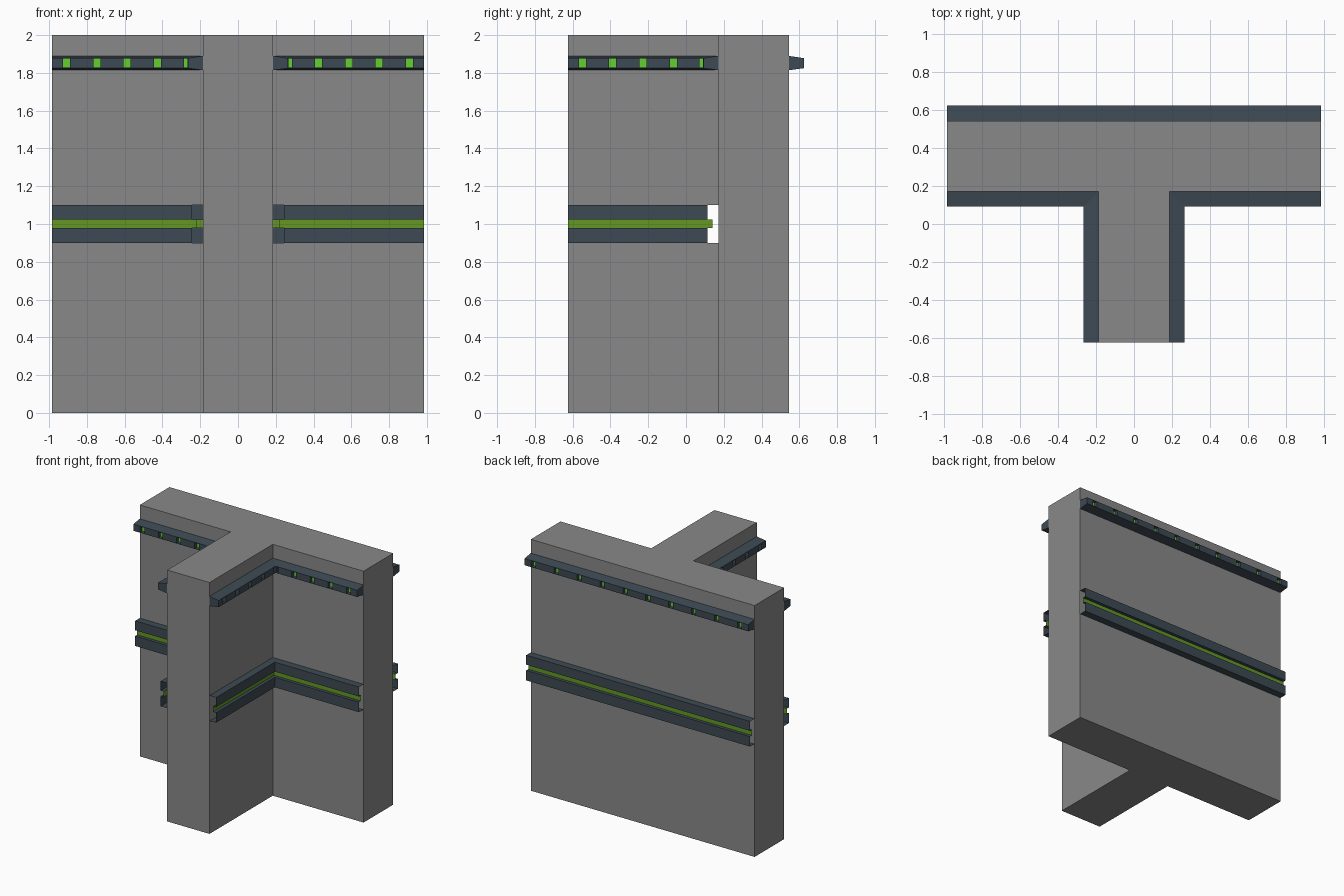
import bpy, bmesh
from mathutils import Vector

if "Cube" in bpy.data.objects:
    bpy.data.objects.remove(bpy.data.objects["Cube"])

W, S = 0.985, 0.186               # half length of bar, half thickness of stem
FRONT, BACK, END = 0.172, 0.544, -0.624   # bar front, bar back, stem end (y)


def material(name, rgb):
    m = bpy.data.materials.new(name)
    m.diffuse_color = (*rgb, 1)
    m.use_nodes = True
    m.node_tree.nodes["Principled BSDF"].inputs["Base Color"].default_value = m.diffuse_color
    return m


GREY = material("wall grey", (0.25, 0.25, 0.25))
SLATE = material("slate trim", (0.048, 0.068, 0.088))
LIME = material("bright green light", (0.125, 0.62, 0.032))
OLIVE = material("green stripe", (0.125, 0.31, 0.017))


def finish(bm, name, mats):
    me = bpy.data.meshes.new(name)
    bm.to_mesh(me)
    bm.free()
    for m in mats:
        me.materials.append(m)
    ob = bpy.data.objects.new(name, me)
    bpy.context.collection.objects.link(ob)
    return ob


# Hollow T-shaped wall, open behind the middle rail
def build_wall():
    foot = [(-S, END), (S, END), (S, FRONT), (W, FRONT),
            (W, BACK), (-W, BACK), (-W, FRONT), (-S, FRONT)]
    closed_sides = {0, 3, 5}
    bm = bmesh.new()
    rings = [[bm.verts.new((x, y, z)) for x, y in foot] for z in (0, 0.9, 1.1, 2)]
    for k in range(3):
        for i in range(8):
            if k == 1 and i not in closed_sides:
                continue
            j = (i + 1) % 8
            bm.faces.new((rings[k][i], rings[k][j], rings[k + 1][j], rings[k + 1][i]))
    bm.faces.new(rings[3])
    bm.faces.new(rings[0][::-1])
    finish(bm, "wall", [GREY])


# Sweep a (depth, z) profile along a path of (x, y, normal x, normal y)
def sweep(name, path, profile, mats, closed=False, stripe=None):
    bm = bmesh.new()
    rings = [[bm.verts.new((x + nx * d, y + ny * d, z)) for d, z in profile]
             for x, y, nx, ny in path]
    n = len(profile)
    for a, b in zip(rings, rings[1:]):
        for i in range(n if closed else n - 1):
            j = (i + 1) % n
            f = bm.faces.new((a[i], b[i], b[j], a[j]))
            f.material_index = 1 if i == stripe else 0
    if closed:
        bm.faces.new(rings[0])
        bm.faces.new(rings[-1][::-1])
    # face the front of the profile away from the wall
    bm.normal_update()
    bm.faces.ensure_lookup_table()
    x, y, nx, ny = path[0]
    if bm.faces[1].normal.dot(Vector((nx, ny, 0))) < 0:
        bmesh.ops.reverse_faces(bm, faces=bm.faces[:])
    return finish(bm, name, mats)


# Box given by two corners
def add_box(bm, a, b):
    lo = Vector(map(min, a, b))
    hi = Vector(map(max, a, b))
    vs = bmesh.ops.create_cube(bm, size=1)["verts"]
    for v in vs:
        v.co = (lo + hi) / 2 + v.co * (hi - lo)


DEPTH, RECESS = 0.08, 0.028
Z0, Z1 = 1.828, 1.875


# Upper rail: tapered bar with small recessed lights
def build_upper(name, path, lights):
    profile = [(0, 1.89), (DEPTH, 1.878), (DEPTH, 1.825), (0, 1.814)]
    # start with the top so that face 1 is the front
    rail = sweep("upper_rail_" + name, path, profile, [SLATE], closed=True)
    cut, lit = bmesh.new(), bmesh.new()
    for x, y, nx, ny, half in lights:
        def corner(d, side, z):
            return (x + nx * d + abs(ny) * side, y + ny * d + abs(nx) * side, z)
        floor = DEPTH - RECESS
        add_box(cut, corner(floor, -half, Z0), corner(DEPTH + 0.01, half, Z1))
        add_box(lit, corner(floor - 0.004, -half, Z0), corner(floor + 0.002, half, Z1))
    cutter = finish(cut, "light_cutter_" + name, [SLATE])
    cutter.hide_render = True
    cutter.hide_viewport = True
    finish(lit, "lights_" + name, [LIME])
    mod = rail.modifiers.new("recesses", "BOOLEAN")
    mod.operation = "DIFFERENCE"
    mod.solver = "EXACT"
    mod.object = cutter


# Middle rail: open channel with a green groove
def build_middle(name, path):
    out, groove = 0.058, 0.032
    profile = [(0, 1.1), (out, 1.1), (out, 1.025), (groove, 1.025),
               (groove, 0.979), (out, 0.979), (out, 0.9), (0, 0.9)]
    sweep("middle_rail_" + name, path, profile, [SLATE, OLIVE], stripe=3)


build_wall()

# Back rails
back = [(-W, BACK, 0, 1), (W, BACK, 0, 1)]
build_middle("back", back)
build_upper("back", back, [(-0.907 + i * 1.814 / 9, BACK, 0, 1, 0.0185) for i in range(10)])

# Rails around both inner corners
for s, name in ((1, "right"), (-1, "left")):
    path = [(s * W, FRONT, 0, -1), (s * S, FRONT, s, -1), (s * S, END, s, 0)]
    build_middle(name, path)
    lights = [(s * x, FRONT, 0, -1, 0.0185) for x in (0.907, 0.747, 0.587, 0.427)]
    lights += [(s * S, y, s, 0, 0.0185) for y in (-0.549, -0.388, -0.227, -0.066)]
    # half-width lights beside the corner
    lights += [(s * 0.277, FRONT, 0, -1, 0.009), (s * S, 0.081, s, 0, 0.009)]
    build_upper(name, path, lights)
